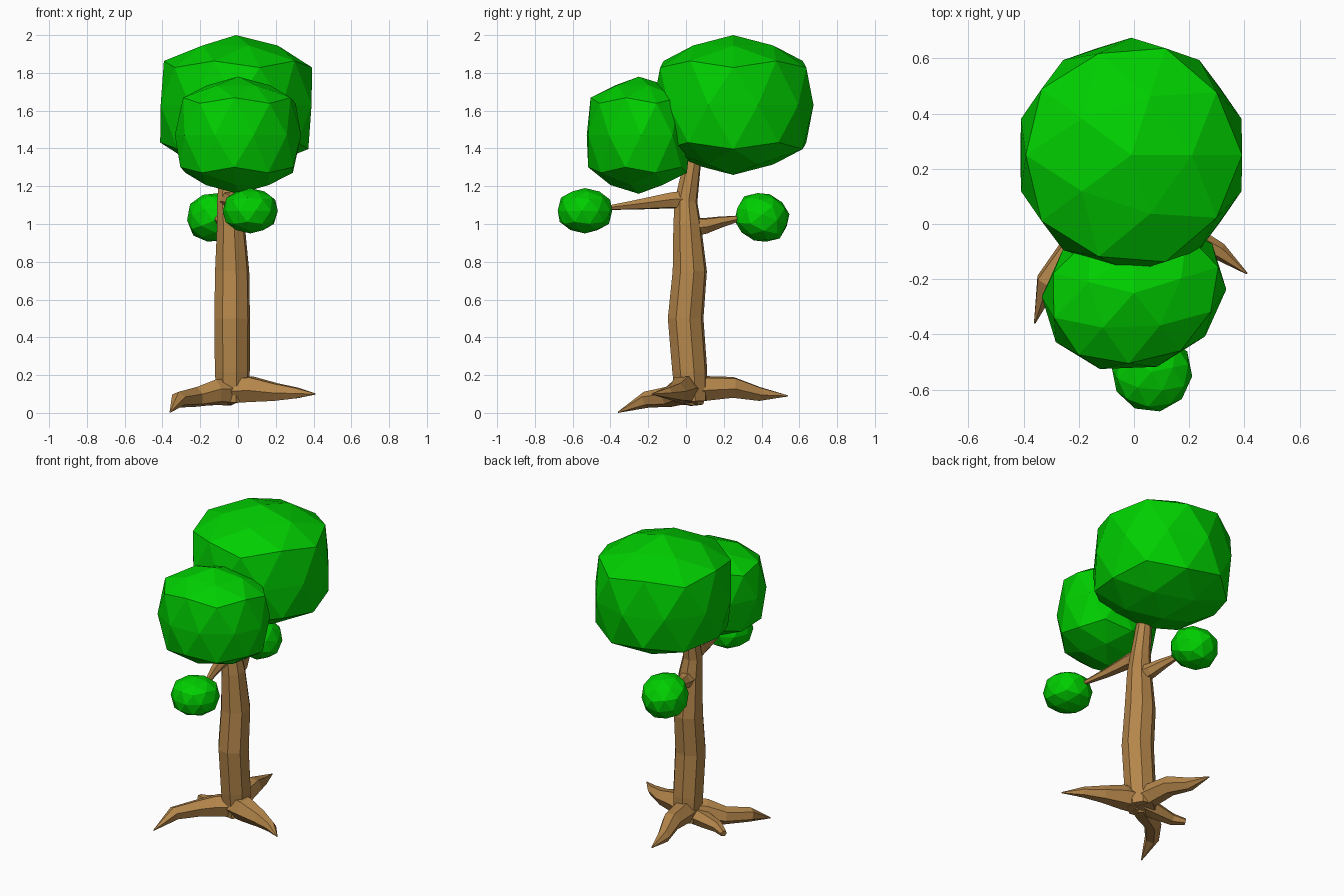
import bpy, bmesh, math
from mathutils import Vector

if "Cube" in bpy.data.objects:
    bpy.data.objects.remove(bpy.data.objects["Cube"])


def material(name, color):
    m = bpy.data.materials.new(name)
    m.diffuse_color = (*color, 1)
    m.use_nodes = True
    m.node_tree.nodes["Principled BSDF"].inputs["Base Color"].default_value = m.diffuse_color
    return m


BARK = material("bark", (0.46, 0.24, 0.07))
LEAF = material("leaf", (0.0, 0.62, 0.0))


def finish(name, bm, mat):
    bmesh.ops.recalc_face_normals(bm, faces=bm.faces)
    me = bpy.data.meshes.new(name)
    bm.to_mesh(me)
    bm.free()
    me.materials.append(mat)
    ob = bpy.data.objects.new(name, me)
    bpy.context.collection.objects.link(ob)
    return ob


def limb(name, points, sides):
    """Faceted tapering tube through (x, y, z, radius) points."""
    bm = bmesh.new()
    pts = [Vector(p[:3]) for p in points]
    n = len(pts)
    prev = Vector((0, 0, 1))
    u, v = Vector((1, 0, 0)), Vector((0, 1, 0))
    rings = []
    for i, p in enumerate(pts):
        t = (pts[min(i + 1, n - 1)] - pts[max(i - 1, 0)]).normalized()
        q = prev.rotation_difference(t)
        u, v, prev = q @ u, q @ v, t
        ring = []
        for k in range(sides):
            a = 2 * math.pi * (k + 0.3) / sides
            ring.append(bm.verts.new(p + points[i][3] * (u * math.cos(a) + v * math.sin(a))))
        rings.append(ring)
    for a, b in zip(rings, rings[1:]):
        for k in range(sides):
            j = (k + 1) % sides
            bm.faces.new((a[k], a[j], b[j], b[k]))
    bm.faces.new(rings[0][::-1])
    bm.faces.new(rings[-1])
    return finish(name, bm, BARK)


def foliage(name, center, radii, bulge=1.0, lift=1.0, turn=0.0, tilt=0.0):
    """Low-poly ball; the rings above and below the middle are pushed out."""
    bm = bmesh.new()
    bmesh.ops.create_icosphere(bm, subdivisions=2, radius=1)
    for vert in bm.verts:
        c = vert.co
        if 0.3 < abs(c.z) < 0.6:
            c.x, c.y, c.z = c.x * bulge, c.y * bulge, c.z * lift
        vert.co = Vector([x * r for x, r in zip(c, radii)])
    ob = finish(name, bm, LEAF)
    ob.location = center
    ob.rotation_euler = (tilt, 0, turn)
    return ob


# Trunk
limb("trunk", [(-0.03, 0.03, 0.06, 0.085), (-0.03, 0.02, 0.22, 0.095),
               (-0.031, -0.002, 0.5, 0.097), (-0.031, 0.02, 0.75, 0.093),
               (-0.038, 0.006, 1.0, 0.075), (-0.05, 0.0, 1.12, 0.062),
               (-0.05, 0.035, 1.33, 0.046), (-0.04, 0.07, 1.5, 0.035)], 8)

# Roots
limb("right_root", [(-0.03, 0.01, 0.12, 0.075), (0.07, -0.02, 0.125, 0.075),
                    (0.2, -0.05, 0.11, 0.052), (0.31, -0.1, 0.105, 0.032),
                    (0.41, -0.18, 0.1, 0.003)], 6)
limb("back_root", [(-0.03, 0.0, 0.12, 0.075), (-0.05, 0.11, 0.13, 0.07),
                   (-0.07, 0.25, 0.135, 0.06), (-0.11, 0.39, 0.1, 0.04),
                   (-0.13, 0.54, 0.09, 0.003)], 6)
limb("front_left_root", [(-0.03, 0.02, 0.11, 0.075), (-0.12, -0.04, 0.11, 0.07),
                         (-0.22, -0.09, 0.085, 0.055), (-0.315, -0.21, 0.07, 0.044),
                         (-0.36, -0.36, 0.003, 0.003)], 6)
limb("left_root", [(-0.04, 0.02, 0.1, 0.06), (-0.16, 0.03, 0.085, 0.05),
                   (-0.26, 0.04, 0.07, 0.036), (-0.33, 0.08, 0.06, 0.02)], 6)

# Branches
limb("front_branch", [(-0.05, 0.0, 1.125, 0.055), (-0.035, -0.08, 1.125, 0.046),
                      (0.0, -0.24, 1.105, 0.03), (0.05, -0.42, 1.085, 0.012)], 6)
limb("back_branch", [(-0.04, 0.02, 0.985, 0.055), (-0.055, 0.1, 0.99, 0.045),
                     (-0.08, 0.18, 1.01, 0.032), (-0.12, 0.31, 1.035, 0.012)], 6)

# Foliage
foliage("main_crown", (-0.01, 0.25, 1.63), (0.42, 0.425, 0.37), 1.07, 1.2)
foliage("front_crown", (0.0, -0.25, 1.47), (0.34, 0.28, 0.31), 1.05, 1.22, 0.3)
foliage("front_leaf_cluster", (0.065, -0.535, 1.07), (0.147, 0.147, 0.12), 1.02, 1.1, 0.2)
foliage("back_leaf_cluster", (-0.13, 0.402, 1.035), (0.14, 0.145, 0.13), 1.02, 1.1, 0.3, -0.35)
